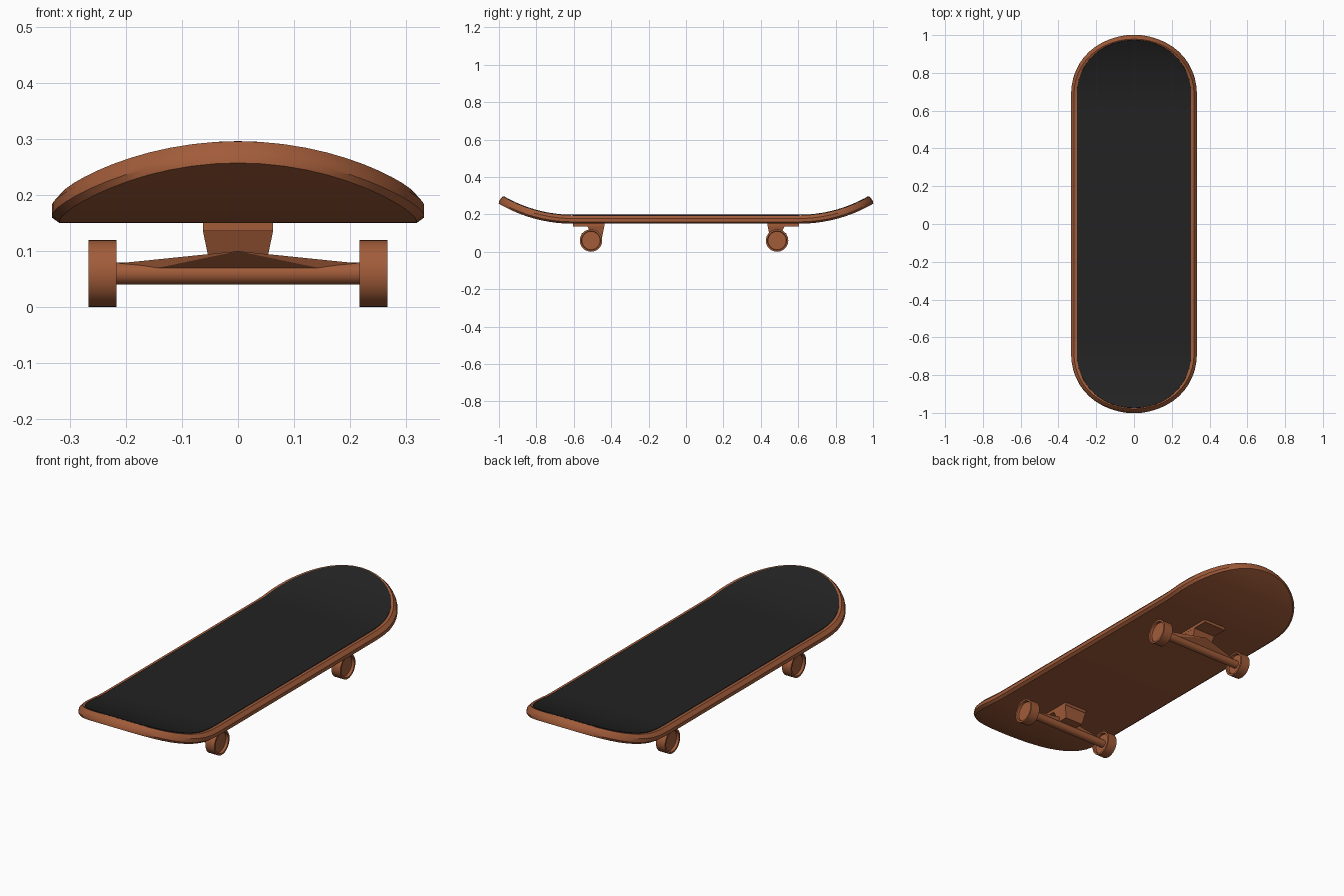
import bpy, bmesh, math
from mathutils import Vector

if "Cube" in bpy.data.objects:
    bpy.data.objects.remove(bpy.data.objects["Cube"])


def material(name, rgb):
    m = bpy.data.materials.new(name)
    m.diffuse_color = (*rgb, 1)
    m.use_nodes = True
    m.node_tree.nodes["Principled BSDF"].inputs["Base Color"].default_value = m.diffuse_color
    return m


WOOD = material("warm_brown", (0.36, 0.107, 0.042))
GRIP = material("charcoal", (0.016, 0.016, 0.016))


def finish(name, bm, mat, angle=35):
    bmesh.ops.recalc_face_normals(bm, faces=bm.faces)
    me = bpy.data.meshes.new(name)
    bm.to_mesh(me)
    bm.free()
    me.materials.append(mat)
    me.shade_smooth()
    me.set_sharp_from_angle(angle=math.radians(angle))
    ob = bpy.data.objects.new(name, me)
    bpy.context.collection.objects.link(ob)
    return ob


# Board shape: stadium outline whose ends bend up along an arc
BEND_Y, BEND_R, CAP_Y, HALF_L, BASE_Z = 0.605, 0.785, 0.69, 1.025, 0.15


def bend(x, y, h):
    if abs(y) <= BEND_Y:
        return (x, y, BASE_Z + h)
    t = (abs(y) - BEND_Y) / BEND_R
    yy = BEND_Y + (BEND_R - h) * math.sin(t)
    return (x, math.copysign(yy, y), BASE_Z + BEND_R - (BEND_R - h) * math.cos(t))


def outline(w, l, seg=12):
    """Closed outline, starting at the front tip and running up the right side."""
    cap = [(w * math.cos(a), CAP_Y + (l - CAP_Y) * math.sin(a))
           for a in (math.pi / 2 * i / seg for i in range(seg + 1))]
    cap[-1] = (0.0, l)
    upper = [(w, 0.0), (w, BEND_Y), (w, 0.65)] + cap
    right = [(x, -y) for x, y in reversed(upper[1:])] + upper
    return right + [(-x, y) for x, y in reversed(right[1:-1])]


def board(name, layers, mat):
    """Stack of outlines (half width, half length, height), capped by strips."""
    bm = bmesh.new()
    rings = [[bm.verts.new(bend(x, y, h)) for x, y in outline(w, l)] for w, l, h in layers]
    n = len(rings[0])
    for a, b in zip(rings, rings[1:]):
        for i in range(n):
            j = (i + 1) % n
            bm.faces.new((a[i], a[j], b[j], b[i]))
    for r in (rings[0], rings[-1]):
        for i in range(n // 2):
            quad = (r[i], r[i + 1], r[(n - i - 1) % n], r[(n - i) % n])
            bm.faces.new(list(dict.fromkeys(quad)))
    return finish(name, bm, mat)


board("deck", [(0.319, HALF_L - 0.004, 0), (0.333, HALF_L, 0.010),
               (0.333, HALF_L, 0.028), (0.318, HALF_L - 0.004, 0.045)], WOOD)
board("grip_sheet", [(0.303, HALF_L - 0.009, 0.0452), (0.303, HALF_L - 0.009, 0.048)], GRIP)


def lathe_x(name, profile, center, seg=32):
    """Revolve (x, radius) points around a sideways axis and close both ends."""
    bm = bmesh.new()
    rings = []
    for x, r in profile:
        rings.append([bm.verts.new(Vector(center) + Vector(
            (x, r * math.cos(2 * math.pi * k / seg), r * math.sin(2 * math.pi * k / seg))))
            for k in range(seg)])
    for a, b in zip(rings, rings[1:]):
        for k in range(seg):
            j = (k + 1) % seg
            bm.faces.new((a[k], a[j], b[j], b[k]))
    bm.faces.new(rings[0])
    bm.faces.new(rings[-1])
    return finish(name, bm, WOOD)


def hull(name, points):
    bm = bmesh.new()
    for p in points:
        bm.verts.new(p)
    bmesh.ops.convex_hull(bm, input=bm.verts)
    return finish(name, bm, WOOD, 20)


def rect(x, y0, y1, z):
    return [(sx * x, y, z) for sx in (-1, 1) for y in (y0, y1)]


# Two trucks, mirrored front to back
for end, s, wy in (("front", -1, -0.508), ("rear", 1, 0.487)):
    hull(end + "_base_plate", rect(0.063, s * 0.435, s * 0.605, 0.136)
         + rect(0.063, s * 0.435, s * 0.605, 0.152))
    hull(end + "_pivot_block", rect(0.063, s * 0.437, s * 0.527, 0.137)
         + rect(0.050, s * 0.449, s * 0.500, 0.075))
    # Hanger: wedge rising from the axle to a central outward point
    hull(end + "_hanger", rect(0.215, wy - 0.008, wy + 0.008, 0.078)
         + [(-0.215, wy, 0.055), (0.215, wy, 0.055),
            (0, wy + s * 0.052, 0.1), (0, wy - s * 0.02, 0.1)])
    lathe_x(end + "_axle", [(-0.23, 0.02), (0.23, 0.02)], (0, wy, 0.06), 24)
    # Wheels with a shallow dish on both faces
    for side, sx in (("left", -1), ("right", 1)):
        lathe_x(f"{end}_{side}_wheel",
                [(-0.012, 0.049), (-0.025, 0.051), (-0.025, 0.06),
                 (0.025, 0.06), (0.025, 0.051), (0.012, 0.049)],
                (sx * 0.242, wy, 0.06))
